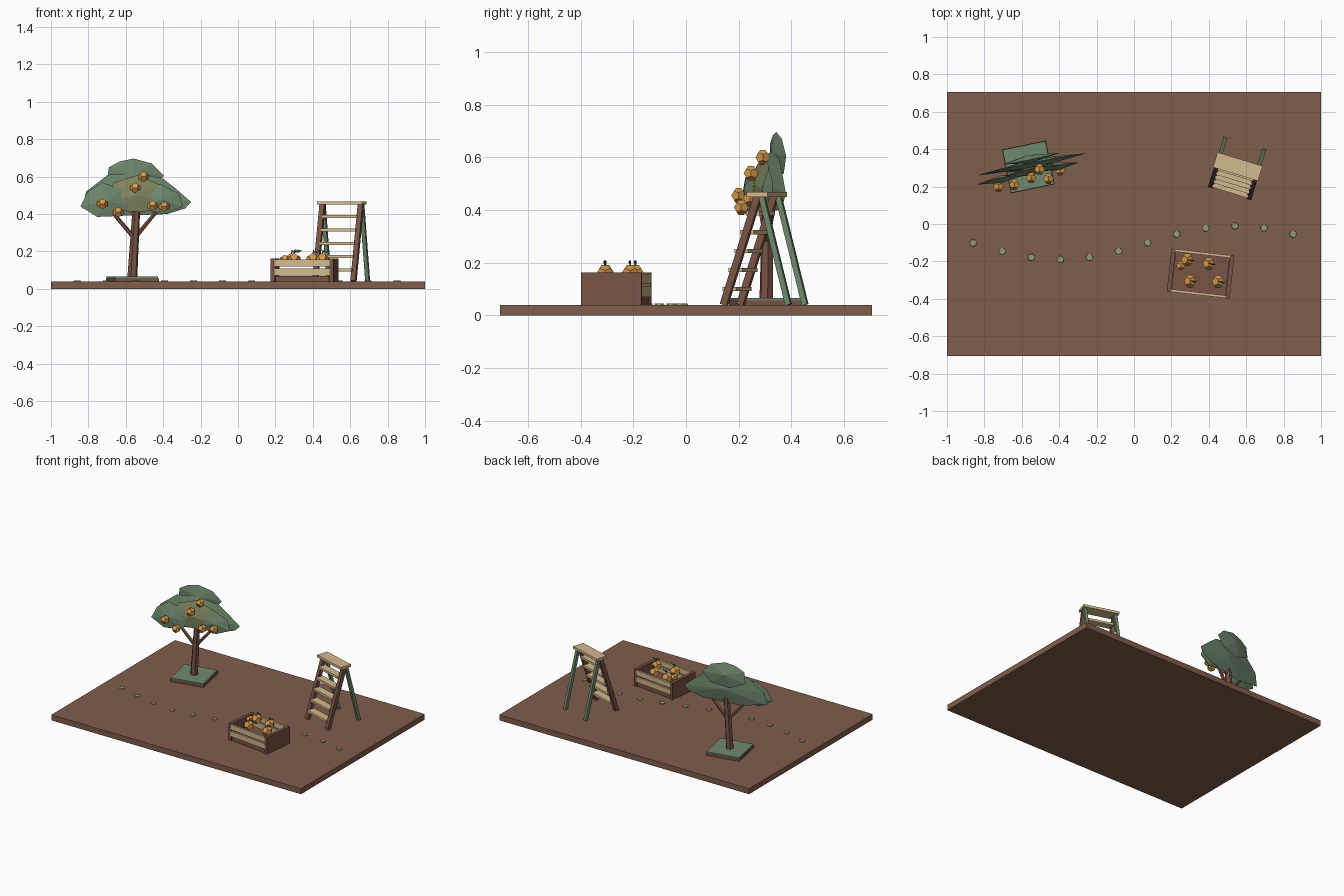
import bpy, bmesh, math
from mathutils import Matrix, Vector

cube = bpy.data.objects.get("Cube")
if cube:
    bpy.data.objects.remove(cube)


def material(name, rgb):
    lin = [((c / 255 + 0.055) / 1.055) ** 2.4 for c in rgb] + [1]
    m = bpy.data.materials.new(name)
    m.use_nodes = True
    m.diffuse_color = lin
    m.node_tree.nodes["Principled BSDF"].inputs["Base Color"].default_value = lin
    return m


SOIL = material("soil brown", (128, 93, 76))
WOOD = material("wood brown", (122, 84, 69))
GREEN = material("leaf green", (112, 138, 110))
OLIVE = material("olive green", (132, 137, 98))
PALE = material("pale moss", (146, 156, 114))
TAN = material("pale timber", (212, 186, 143))
ORANGE = material("fruit orange", (214, 152, 74))
DARK = material("dark green", (70, 88, 68))


def frame(x, y, degrees):
    return Matrix.Translation((x, y, 0)) @ Matrix.Rotation(math.radians(degrees), 4, "Z")


def finish(name, bm, mat, place=Matrix()):
    bmesh.ops.recalc_face_normals(bm, faces=bm.faces)
    mesh = bpy.data.meshes.new(name)
    bm.to_mesh(mesh)
    bm.free()
    mesh.materials.append(mat)
    ob = bpy.data.objects.new(name, mesh)
    ob.matrix_world = place
    bpy.context.scene.collection.objects.link(ob)
    return ob


def box(name, low, high, mat, place=Matrix()):
    low, high = Vector(low), Vector(high)
    bm = bmesh.new()
    bmesh.ops.create_cube(bm, size=1)
    bmesh.ops.scale(bm, vec=high - low, verts=bm.verts)
    bmesh.ops.translate(bm, vec=(low + high) / 2, verts=bm.verts)
    return finish(name, bm, mat, place)


def beam(name, a, b, r1, r2, sides, mat, place=Matrix()):
    # Straight tapered bar from a to b
    a, b = Vector(a), Vector(b)
    bm = bmesh.new()
    bmesh.ops.create_cone(bm, cap_ends=True, segments=sides, radius1=r1, radius2=r2, depth=(b - a).length)
    if sides == 4:
        bmesh.ops.rotate(bm, matrix=Matrix.Rotation(math.pi / 4, 3, "Z"), verts=bm.verts)
    turn = (b - a).to_track_quat("Z", "Y").to_matrix()
    if sides == 4:  # keep the square section lined up with the frame
        d = (b - a).normalized()
        u = Vector((1, 0, 0))
        u = (u - d * u.dot(d)).normalized()
        turn = Matrix((u, d.cross(u), d)).transposed()
    bmesh.ops.rotate(bm, matrix=turn, verts=bm.verts)
    bmesh.ops.translate(bm, vec=(a + b) / 2, verts=bm.verts)
    return finish(name, bm, mat, place)


def fruit(name, centre, radius):
    # Twelve-sided solid with flat pentagon faces
    g = (1 + math.sqrt(5)) / 2
    pts = [(x, y, z) for x in (-1, 1) for y in (-1, 1) for z in (-1, 1)]
    for s in (-1, 1):
        for t in (-g, g):
            pts += [(0, s / g, t), (s / g, t, 0), (t, 0, s / g)]
    bm = bmesh.new()
    for p in pts:
        bm.verts.new(Vector(p) * radius / math.sqrt(3))
    bmesh.ops.convex_hull(bm, input=bm.verts)
    bmesh.ops.dissolve_limit(bm, angle_limit=0.02, verts=bm.verts, edges=bm.edges)
    return finish(name, bm, ORANGE, Matrix.Translation(centre))


def clump(name, outline, depth, half, lean, mat, place):
    # Thin faceted pad of leaves: outline rim with raised middles on both sides
    bm = bmesh.new()
    zc = sum(p[1] for p in outline) / len(outline)
    xc = sum(p[0] for p in outline) / len(outline)
    rim = [bm.verts.new((x, depth + lean * (z - zc), z)) for x, z in outline]
    for s in (-half, half):
        mid = bm.verts.new((xc, depth + s, zc))
        for i, v in enumerate(rim):
            bm.faces.new((v, rim[(i + 1) % len(rim)], mid))
    return finish(name, bm, mat, place)


# Ground in two halves
box("ground_right", (-1, -0.707, 0), (0, 0.707, 0.04), SOIL)
box("ground_left", (0, -0.707, 0), (1, 0.707, 0.04), SOIL)

# Winding row of stepping stones
for i in range(12):
    x = -0.86 + 0.1555 * i
    y = -0.1 + 0.09 * math.sin(math.pi * (x - 0.0725) / 0.935)
    beam(f"stepping_stone_{i + 1}", (x, y, 0.039), (x, y, 0.045), 0.02, 0.018, 7, PALE)

# Tree bed, trunk and branches
tree = frame(-0.565, 0.305, 11.5)
box("tree_bed_edge", (-0.12, -0.12, 0.04), (0.12, 0.12, 0.056), WOOD, tree)
box("tree_bed_grass", (-0.117, -0.117, 0.056), (0.117, 0.117, 0.066), GREEN, tree)
beam("trunk", (0, 0, 0.06), (0.025, 0, 0.48), 0.027, 0.02, 6, WOOD, tree)
beam("right_branch", (0.012, 0, 0.27), (-0.11, 0, 0.41), 0.013, 0.01, 5, WOOD, tree)
beam("left_branch", (0.012, 0, 0.27), (0.13, 0, 0.41), 0.013, 0.01, 5, WOOD, tree)

# Canopy pads, back to front
clump("crown_top", [(-0.13, 0.57), (-0.12, 0.65), (-0.06, 0.682), (0.015, 0.697), (0.115, 0.67),
      (0.18, 0.605), (0.12, 0.54), (-0.02, 0.52)], 0.04, 0.022, -0.05, GREEN, tree)
clump("crown_wide", [(-0.27, 0.43), (-0.25, 0.52), (-0.13, 0.61), (0.03, 0.62), (0.17, 0.59),
      (0.235, 0.54), (0.323, 0.465), (0.29, 0.43), (0.19, 0.4), (-0.08, 0.39)], 0.012, 0.024, 0.05, GREEN, tree)
clump("crown_right", [(-0.29, 0.44), (-0.25, 0.52), (-0.17, 0.57), (-0.06, 0.53), (-0.02, 0.45),
      (-0.08, 0.39), (-0.2, 0.385)], -0.035, 0.02, 0.08, GREEN, tree)
clump("crown_left", [(0.03, 0.43), (0.05, 0.52), (0.15, 0.56), (0.25, 0.51), (0.27, 0.44),
      (0.17, 0.4)], -0.028, 0.02, 0.08, GREEN, tree)
clump("crown_middle", [(-0.17, 0.47), (-0.1, 0.57), (0.03, 0.61), (0.14, 0.56), (0.19, 0.46),
      (0.05, 0.41), (-0.1, 0.42)], -0.025, 0.022, 0.12, OLIVE, tree)

# Fruit on the tree
for i, p in enumerate([(-0.725, 0.2, 0.455), (-0.64, 0.21, 0.41), (-0.55, 0.247, 0.54),
                       (-0.505, 0.292, 0.6), (-0.457, 0.243, 0.445), (-0.395, 0.288, 0.44)]):
    fruit(f"tree_fruit_{i + 1}", p, 0.03)

# Crate: floor, two end panels and side slats
crate = frame(0.356, -0.265, -6.5)
box("crate_floor", (-0.145, -0.108, 0.04), (0.145, 0.108, 0.068), WOOD, crate)
for side, s in (("left", 1), ("right", -1)):
    box(f"crate_{side}_end", (s * 0.158 - 0.011, -0.115, 0.04), (s * 0.158 + 0.011, 0.115, 0.162), WOOD, crate)
for side, s in (("front", -1), ("back", 1)):
    for j, z in enumerate((0.072, 0.12)):
        box(f"crate_{side}_slat_{j + 1}", (-0.15, s * 0.108 - 0.007, z), (0.15, s * 0.108 + 0.007, z + 0.037), TAN, crate)

# Fruit in the crate with stems and leaves
for i, (x, y) in enumerate([(0.285, -0.192), (0.4, -0.212), (0.3, -0.305), (0.45, -0.308), (0.25, -0.222)]):
    size = 0.026 if i == 4 else 0.036
    z = 0.158
    fruit(f"crate_fruit_{i + 1}", (x, y, z), size)
    if i < 4:
        beam(f"fruit_stem_{i + 1}", (x, y, z + 0.025), (x + 0.005, y, z + 0.05), 0.004, 0.003, 5, DARK)
        clump(f"fruit_leaf_{i + 1}", [(0, 0.196), (0.02, 0.211), (0.042, 0.204), (0.022, 0.193)],
              0, 0.004, 0, GREEN, frame(x, y, -8))

# Step ladder: brown front legs, green back legs, treads and top
ladder = frame(0.552, 0.297, -17)
for side, s in (("left", 1), ("right", -1)):
    beam(f"ladder_front_{side}_leg", (s * 0.107, -0.127, 0.04), (s * 0.107, 0.008, 0.452), 0.019, 0.019, 4, WOOD, ladder)
    beam(f"ladder_back_{side}_leg", (s * 0.108, 0.13, 0.04), (s * 0.108, 0.024, 0.452), 0.015, 0.015, 4, GREEN, ladder)
for i in range(5):
    z = 0.1 + 0.072 * i
    v = -0.127 + 0.135 * (z - 0.04) / 0.412
    box(f"ladder_tread_{i + 1}", (-0.1, v - 0.028, z - 0.008), (0.1, v + 0.026, z + 0.008), TAN, ladder)
box("ladder_top", (-0.126, -0.032, 0.45), (0.126, 0.052, 0.468), TAN, ladder)
